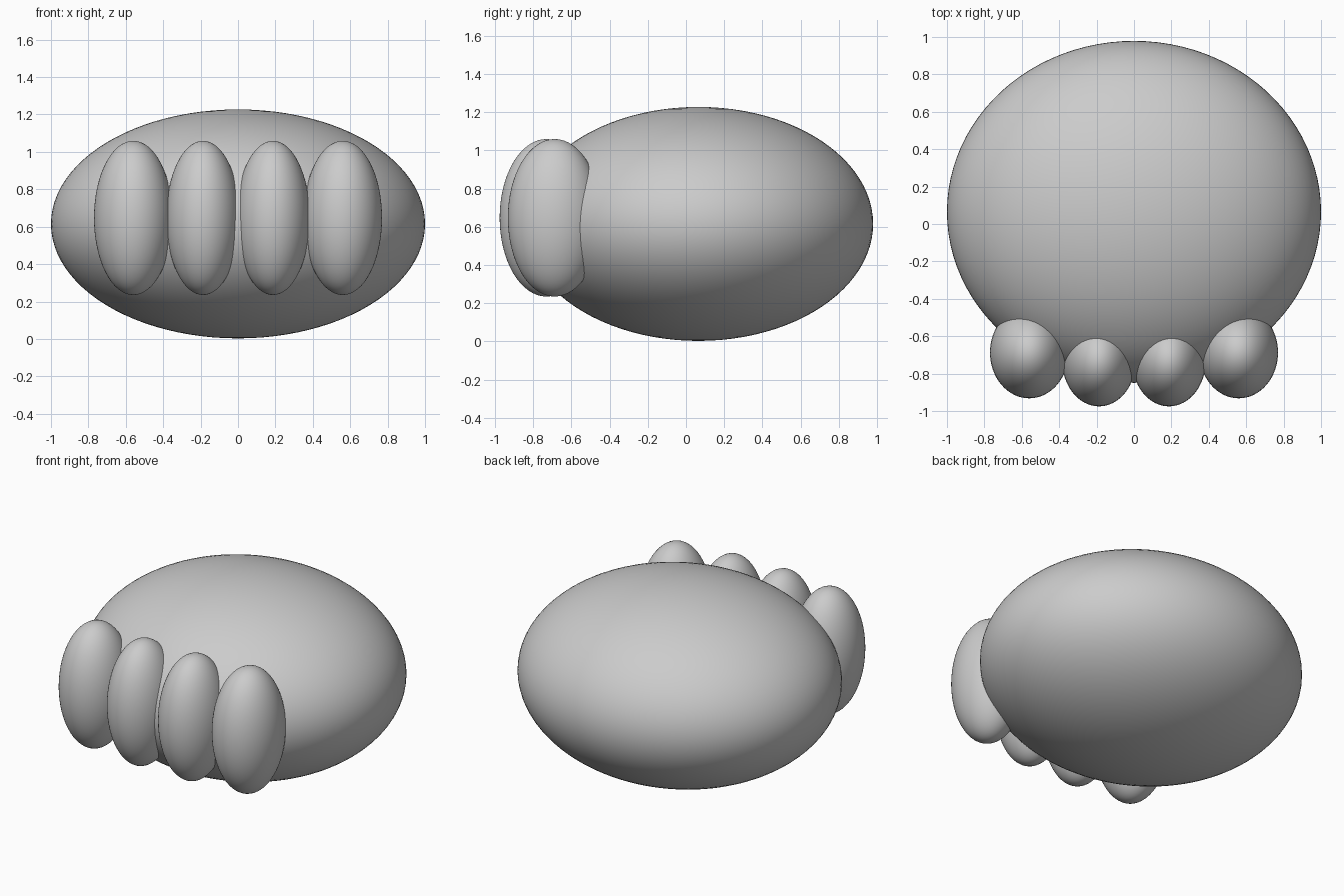
import bpy

cube = bpy.data.objects.get("Cube")
if cube:
    bpy.data.objects.remove(cube, do_unlink=True)

# Single plain grey
grey = bpy.data.materials.new("plain grey")
grey.use_nodes = True
colour = (0.6, 0.6, 0.6, 1)
grey.diffuse_color = colour
grey.node_tree.nodes["Principled BSDF"].inputs["Base Color"].default_value = colour


def ellipsoid(name, centre, radii, segments=64, rings=32):
    bpy.ops.mesh.primitive_uv_sphere_add(segments=segments, ring_count=rings, radius=1, location=centre)
    obj = bpy.context.object
    obj.name = name
    obj.scale = radii
    bpy.ops.object.transform_apply(location=False, rotation=False, scale=True)
    bpy.ops.object.shade_smooth()
    obj.data.materials.append(grey)
    return obj


# Broad flattened pad
ellipsoid("paw_body", (0, 0.065, 0.615), (1, 0.914, 0.612), 96, 48)

# Four upright toes along the front, mirrored left and right
for side, label in ((1, "left"), (-1, "right")):
    ellipsoid(f"inner_toe_{label}", (side * 0.187, -0.73, 0.647), (0.197, 0.245, 0.412))
    ellipsoid(f"outer_toe_{label}", (side * 0.56, -0.687, 0.647), (0.21, 0.245, 0.412))
